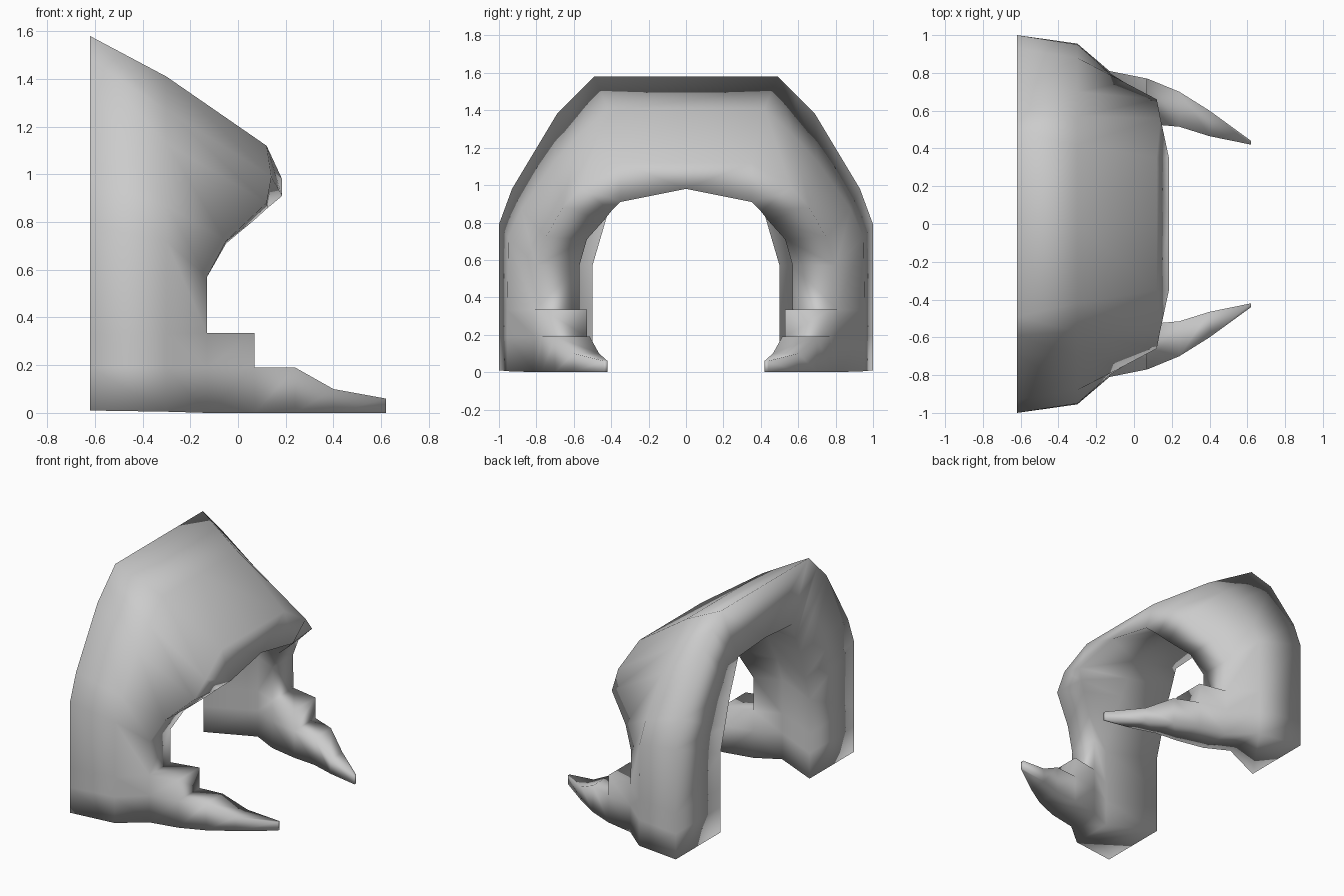
import bpy, bmesh

bm = bmesh.new()


def bridge(rings, cap_end=True, skip=()):
    """Skin closed rings of points; skip holds (section, side) faces left open."""
    loops = [[bm.verts.new(p) for p in ring] for ring in rings]
    n = len(rings[0])
    for s, (a, b) in enumerate(zip(loops, loops[1:])):
        for i in range(n):
            if (s, i) in skip:
                continue
            j = (i + 1) % n
            if n == 6 and i == 2:      # fold the front lip along its diagonal
                bm.faces.new((a[i], a[j], b[i]))
                bm.faces.new((a[j], b[j], b[i]))
            else:
                bm.faces.new((a[i], a[j], b[j], b[i]))
    if cap_end:
        bm.faces.new(loops[-1])


def box_ring(x, y_in, y_out, z0, z1):
    return [(x, y_in, z0), (x, y_out, z0), (x, y_out, z1), (x, y_in, z1)]


# Arch and leg: per station, outer back (y,z), outer middle (y,z), outer front
# (x,y,z), inner front (x,y,z), inner middle (y,z), inner back (y,z)
BACK, MID = -0.62, -0.30
stations = [
    ((0, 1.58), (0, 1.41), (0.12, 0, 1.12), (0.185, 0, 0.98), (0, 1.16), (0, 1.20)),
    ((0.49, 1.58), (0.42, 1.41), (0.12, 0.35, 1.12), (0.185, 0.35, 0.91), (0.34, 1.14), (0.30, 1.18)),
    ((0.59, 1.48), (0.57, 1.27), (0.14, 0.56, 0.99), (0.125, 0.40, 0.86), (0.42, 1.04), (0.345, 1.06)),
    ((0.69, 1.38), (0.70, 1.13), (0.12, 0.66, 0.88), (0.07, 0.44, 0.81), (0.49, 0.93), (0.39, 0.95)),
    ((0.93, 0.98), (0.88, 0.87), (-0.05, 0.75, 0.72), (-0.05, 0.53, 0.71), (0.59, 0.74), (0.45, 0.74)),
    ((1.0, 0.79), (0.95, 0.72), (-0.13, 0.80, 0.57), (-0.13, 0.57, 0.57), (0.65, 0.57), (0.50, 0.57)),
    ((1.0, 0.33), (0.955, 0.33), (-0.13, 0.81, 0.335), (-0.13, 0.57, 0.335), (0.65, 0.33), (0.50, 0.33)),
    ((1.0, 0.19), (0.955, 0.19), (-0.13, 0.81, 0.19), (-0.13, 0.57, 0.19), (0.65, 0.19), (0.50, 0.19)),
    ((1.0, 0.01), (0.955, 0.005), (-0.13, 0.81, 0), (-0.13, 0.57, 0), (0.65, 0.005), (0.50, 0.01)),
]
bridge([[(BACK, *o), (MID, *m), f, i, (MID, *n), (BACK, *b)]
        for o, m, f, i, n, b in stations], skip={(6, 2), (7, 2)})

# Ankle step on the front of the leg
bridge([box_ring(-0.13, 0.57, 0.81, 0.19, 0.335),
        box_ring(0.07, 0.53, 0.77, 0.19, 0.335)], skip={(0, 0)})

# Tapered claw pointing forward and inward
claw = [(-0.13, 0.57, 0.81, 0.19), (0.07, 0.53, 0.77, 0.19), (0.24, 0.515, 0.70, 0.19),
        (0.40, 0.465, 0.60, 0.10), (0.62, 0.42, 0.44, 0.06)]
bridge([box_ring(x, a, b, 0, z) for x, a, b, z in claw], skip={(0, 2)})

# Mirror the half and weld everything into one smooth body
other = bmesh.ops.duplicate(bm, geom=bm.verts[:] + bm.edges[:] + bm.faces[:])["geom"]
for v in other:
    if isinstance(v, bmesh.types.BMVert):
        v.co.y = -v.co.y
bmesh.ops.remove_doubles(bm, verts=bm.verts, dist=0.0005)
bmesh.ops.recalc_face_normals(bm, faces=bm.faces)
for f in bm.faces:
    f.smooth = True

me = bpy.data.meshes.new("clawed_arch")
bm.to_mesh(me)
bm.free()
bpy.context.collection.objects.link(bpy.data.objects.new("clawed_arch", me))
